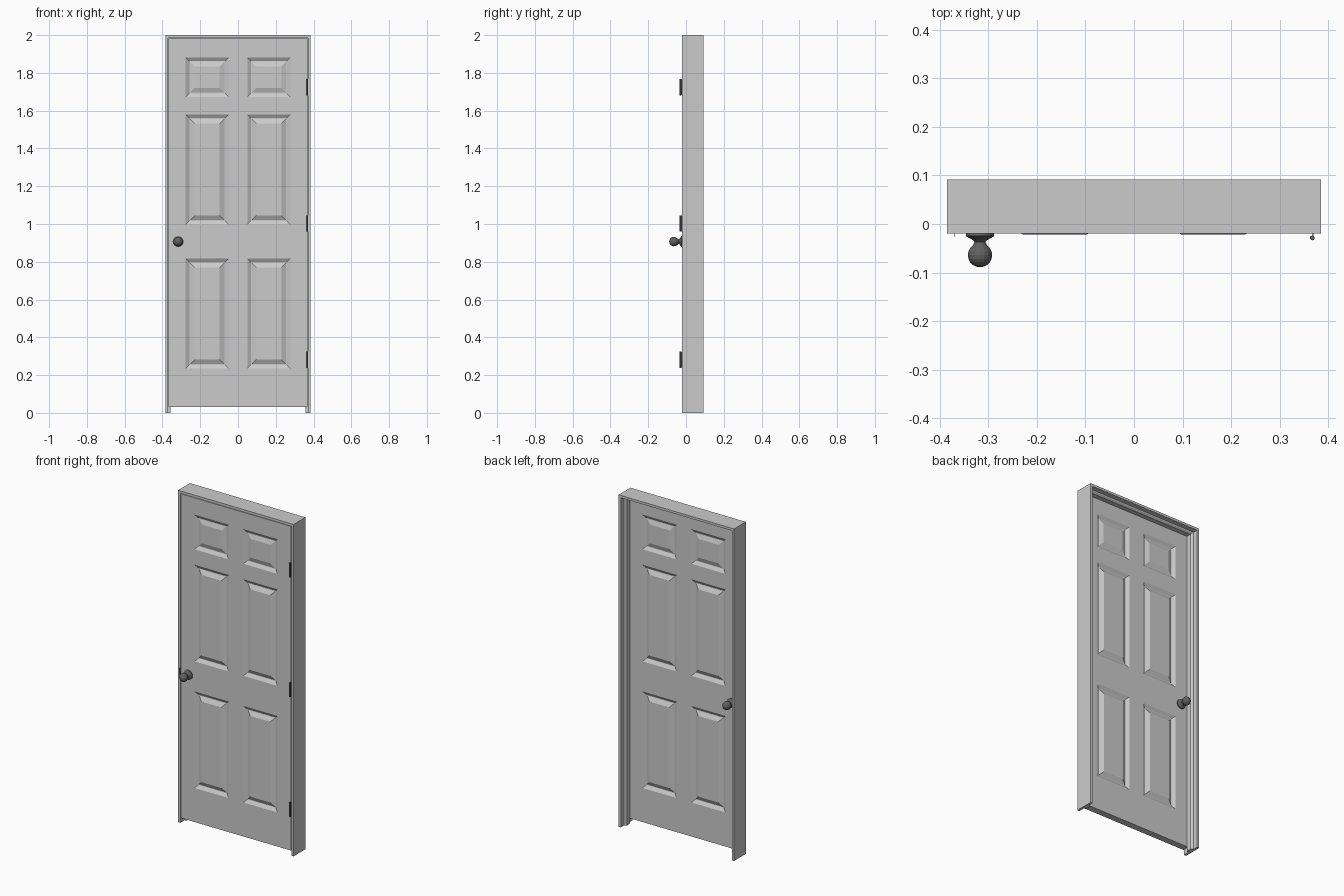
import bpy, bmesh
from math import pi, sin, cos
from mathutils import Matrix

if "Cube" in bpy.data.objects:
    bpy.data.objects.remove(bpy.data.objects["Cube"])


def finish(bm, name, mat=None, smooth=False):
    bmesh.ops.recalc_face_normals(bm, faces=bm.faces)
    me = bpy.data.meshes.new(name)
    bm.to_mesh(me)
    bm.free()
    ob = bpy.data.objects.new(name, me)
    bpy.context.collection.objects.link(ob)
    if mat:
        me.materials.append(mat)
    if smooth:
        me.shade_smooth()
    return ob


def add_box(bm, x0, x1, y0, y1, z0, z1):
    m = (Matrix.Translation(((x0 + x1) / 2, (y0 + y1) / 2, (z0 + z1) / 2))
         @ Matrix.Diagonal((x1 - x0, y1 - y0, z1 - z0, 1)))
    bmesh.ops.create_cube(bm, size=1, matrix=m)


metal = bpy.data.materials.new("dark_metal")
metal.diffuse_color = (0.12, 0.12, 0.12, 1)
metal.use_nodes = True
metal.node_tree.nodes["Principled BSDF"].inputs["Base Color"].default_value = metal.diffuse_color

# Door frame: jamb and stop profile (inset, depth) swept round three sides
W, H = 0.385, 2.0
profile = [(0, -.02), (0, .092), (.0145, .092), (.0145, .062), (.020, .060),
           (.028, .050), (.028, .022), (.0145, .022), (.0145, -.02)]
bm = bmesh.new()
rings = []
for side, top in ((-1, 0), (-1, 1), (1, 1), (1, 0)):
    rings.append([bm.verts.new((side * (W - d), y, (H - d) if top else 0))
                  for d, y in profile])
n = len(profile)
for a, b in zip(rings, rings[1:]):
    for i in range(n):
        j = (i + 1) % n
        bm.faces.new((a[i], a[j], b[j], b[i]))
bm.faces.new(rings[0])
bm.faces.new(rings[-1])
finish(bm, "door_frame")

# Door slab: front grid with inset panels, mirrored to the back
xs = [-.367, -.277, -.049, .049, .277, .367]
zs = [.03, .235, .817, .998, 1.58, 1.673, 1.882, 1.983]
bm = bmesh.new()
grid = [[bm.verts.new((x, -.02, z)) for x in xs] for z in zs]
tall, short = [], []
for r in range(len(zs) - 1):
    for c in range(len(xs) - 1):
        f = bm.faces.new((grid[r][c], grid[r][c + 1],
                          grid[r + 1][c + 1], grid[r + 1][c]))
        if r % 2 and c % 2:
            (short if r == 5 else tall).append(f)
bm.normal_update()
rim = [e for e in bm.edges if e.is_boundary]
for faces, rise in ((tall, .0135), (short, .009)):
    # sloped moulding, flat groove, raised field
    for width, depth in ((.019, -.012), (.004, 0), (.025, rise)):
        bmesh.ops.inset_individual(bm, faces=faces, thickness=width,
                                   depth=depth, use_even_offset=True)
ext = bmesh.ops.extrude_edge_only(bm, edges=rim)
for v in ext["geom"]:
    if isinstance(v, bmesh.types.BMVert):
        v.co.y = 0
bmesh.ops.dissolve_limit(bm, angle_limit=.001, verts=bm.verts, edges=bm.edges)
back = bmesh.ops.duplicate(bm, geom=bm.verts[:] + bm.edges[:] + bm.faces[:])
for v in back["geom"]:
    if isinstance(v, bmesh.types.BMVert):
        v.co.y *= -1
bmesh.ops.remove_doubles(bm, verts=bm.verts, dist=.0001)
finish(bm, "door_panel")

# Knobs: lathed rosette, neck and ball on each face of the door
KX, KZ, SEG = -.317, .907, 16
knob = [(.029, .019), (.029, .025), (.024, .028), (.015, .033), (.011, .037)]
knob += [(.025 * sin(t), .064 - .025 * cos(t))
         for t in (pi * k / 10 for k in range(2, 10))]
for side, name in ((-1, "front_knob"), (1, "back_knob")):
    bm = bmesh.new()
    rings = [[bm.verts.new((KX + r * cos(2 * pi * i / SEG), side * y,
                            KZ + r * sin(2 * pi * i / SEG)))
              for i in range(SEG)] for r, y in knob]
    for a, b in zip(rings, rings[1:]):
        for i in range(SEG):
            j = (i + 1) % SEG
            bm.faces.new((a[i], a[j], b[j], b[i]))
    tip = bm.verts.new((KX, side * .089, KZ))
    for i in range(SEG):
        bm.faces.new((rings[-1][i], rings[-1][(i + 1) % SEG], tip))
    bm.faces.new(rings[0])
    finish(bm, name, metal)

# Hinges: leaf in the gap and barrel in front
for name, z in (("lower_hinge", .281), ("middle_hinge", 1.003), ("upper_hinge", 1.724)):
    bm = bmesh.new()
    add_box(bm, .3675, .3695, -.028, .015, z - .042, z + .042)
    bmesh.ops.create_cone(bm, cap_ends=True, segments=10, radius1=.005,
                          radius2=.005, depth=.086,
                          matrix=Matrix.Translation((.367, -.0285, z)))
    finish(bm, name, metal)

# Strike plate with its lip in the latch gap
bm = bmesh.new()
add_box(bm, -.371, -.3695, -.027, .018, KZ - .028, KZ + .028)
finish(bm, "strike_plate", metal)
